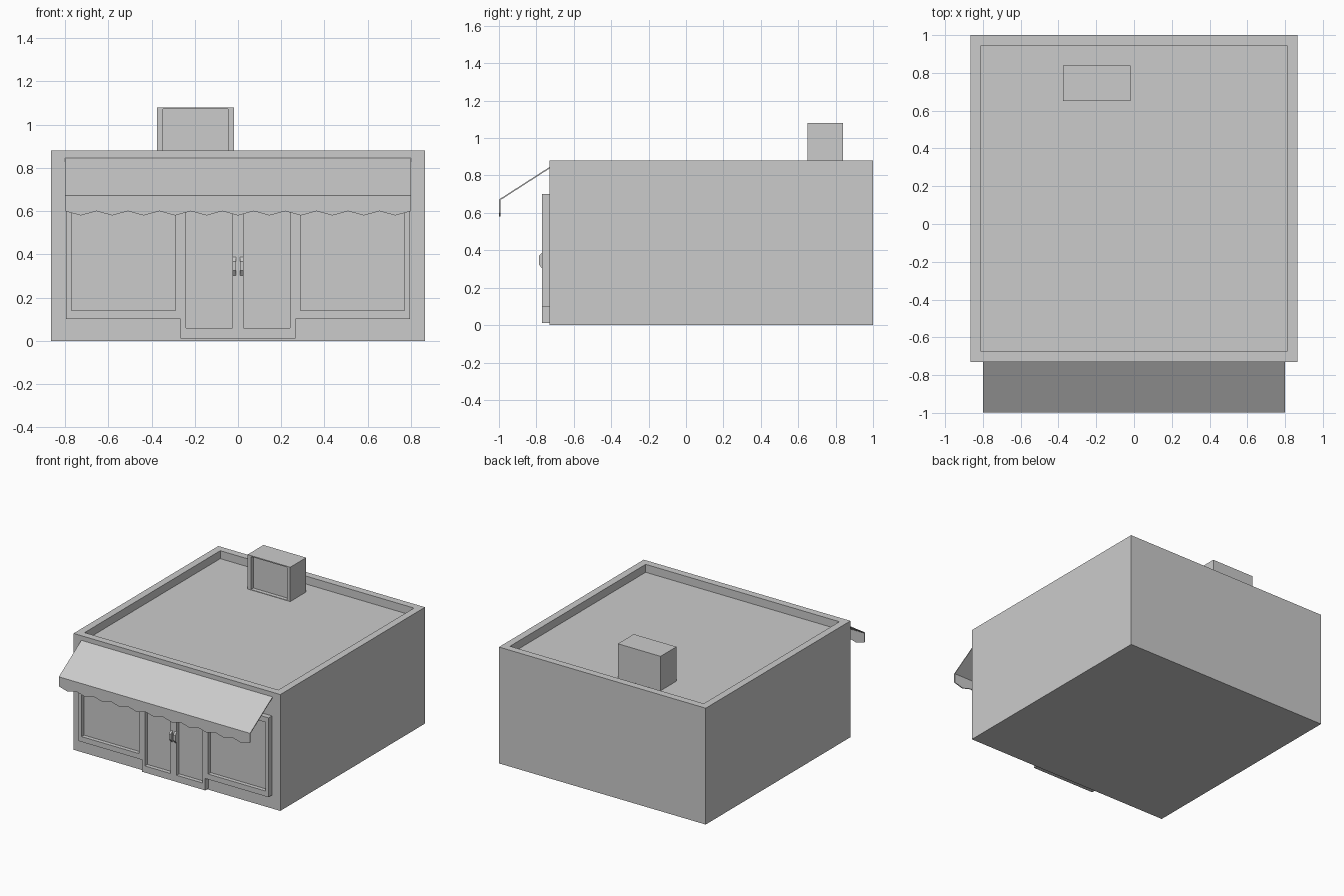
import bpy
import bmesh

cube = bpy.data.objects.get("Cube")
if cube:
    bpy.data.objects.remove(cube, do_unlink=True)

grey = bpy.data.materials.new("plain grey")
colour = (0.6, 0.6, 0.6, 1.0)
grey.use_nodes = True
grey.diffuse_color = colour
grey.node_tree.nodes["Principled BSDF"].inputs["Base Color"].default_value = colour


def finish(name, bm):
    bmesh.ops.recalc_face_normals(bm, faces=bm.faces)
    mesh = bpy.data.meshes.new(name)
    bm.to_mesh(mesh)
    bm.free()
    mesh.materials.append(grey)
    obj = bpy.data.objects.new(name, mesh)
    bpy.context.collection.objects.link(obj)
    return obj


def prism(outline, offset):
    """Extrude a planar outline of 3D points along an offset."""
    bm = bmesh.new()
    face = bm.faces.new([bm.verts.new(p) for p in outline])
    moved = bmesh.ops.extrude_face_region(bm, geom=[face], use_keep_orig=True)
    verts = [v for v in moved["geom"] if isinstance(v, bmesh.types.BMVert)]
    bmesh.ops.translate(bm, verts=verts, vec=offset)
    return bm


def box(x0, x1, y0, y1, z0, z1):
    base = [(x0, y0, z0), (x1, y0, z0), (x1, y1, z0), (x0, y1, z0)]
    bm = prism(base, (0, 0, z1 - z0))
    bmesh.ops.recalc_face_normals(bm, faces=bm.faces)
    return bm


def recess(bm, direction, border, depth):
    """Inset the face pointing in a direction and push it inward."""
    bm.normal_update()
    face = max(bm.faces, key=lambda f: f.normal.x * direction[0]
               + f.normal.y * direction[1] + f.normal.z * direction[2])
    bmesh.ops.inset_region(bm, faces=[face], thickness=border)
    pushed = bmesh.ops.extrude_discrete_faces(bm, faces=[face])["faces"][0]
    bmesh.ops.translate(bm, verts=pushed.verts,
                        vec=[-depth * d for d in direction])


# Main building with a sunken roof behind a parapet
body = box(-0.865, 0.865, -0.73, 1.0, 0, 0.88)
recess(body, (0, 0, 1), 0.077, 0.06)
finish("building", body)

# Rooftop vent with a recessed front panel
vent = box(-0.375, -0.018, 0.65, 0.84, 0.815, 1.08)
recess(vent, (0, -1, 0), 0.04, 0.03)
# Narrower margins above and below the panel
for v in vent.verts:
    if 0.83 < v.co.z < 1.07:
        v.co.z += 0.02 if v.co.z > 0.95 else -0.02
finish("roof_vent", vent)

# Shop front: one stepped frame with window and door openings
half = [(0.265, 0.01), (0.265, 0.10), (0.795, 0.10), (0.795, 0.70)]
outline = half + [(-x, z) for x, z in reversed(half)]
frame = finish("shop_front", prism([(x, -0.77, z) for x, z in outline], (0, 0.04, 0)))
openings = [(0.29, 0.77, 0.14), (0.025, 0.24, 0.06)]
for x0, x1, z0 in openings:
    for a, b in ((x0, x1), (-x1, -x0)):
        cutter = finish("opening_cutter", box(a, b, -0.80, -0.74, z0, 0.66))
        cutter.hide_render = True
        mod = frame.modifiers.new("opening", "BOOLEAN")
        mod.operation = "DIFFERENCE"
        mod.solver = "EXACT"
        mod.object = cutter
        bpy.context.view_layer.objects.active = frame
        bpy.ops.object.modifier_apply(modifier=mod.name)
        bpy.data.objects.remove(cutter, do_unlink=True)

# Door handles with sloping ends
grip = [(-0.768, 0.30), (-0.787, 0.325), (-0.787, 0.368), (-0.768, 0.39)]
for name, x in (("left_handle", 0.009), ("right_handle", -0.026)):
    finish(name, prism([(x, y, z) for y, z in grip], (0.017, 0, 0)))

# Awning: sloping sheet
width = 0.80
sheet = [(-0.73, 0.845), (-0.999, 0.672), (-0.999, 0.664), (-0.73, 0.837)]
finish("awning", prism([(-width, y, z) for y, z in sheet], (2 * width, 0, 0)))

# Awning valance with a zigzag lower edge
steps = 22
hem = [(width - 2 * width * i / steps, -0.999, 0.58 if i % 2 else 0.60)
       for i in range(steps + 1)]
valance = [(-width, -0.999, 0.67), (width, -0.999, 0.67)] + hem
finish("awning_valance", prism(valance, (0, 0.007, 0)))
